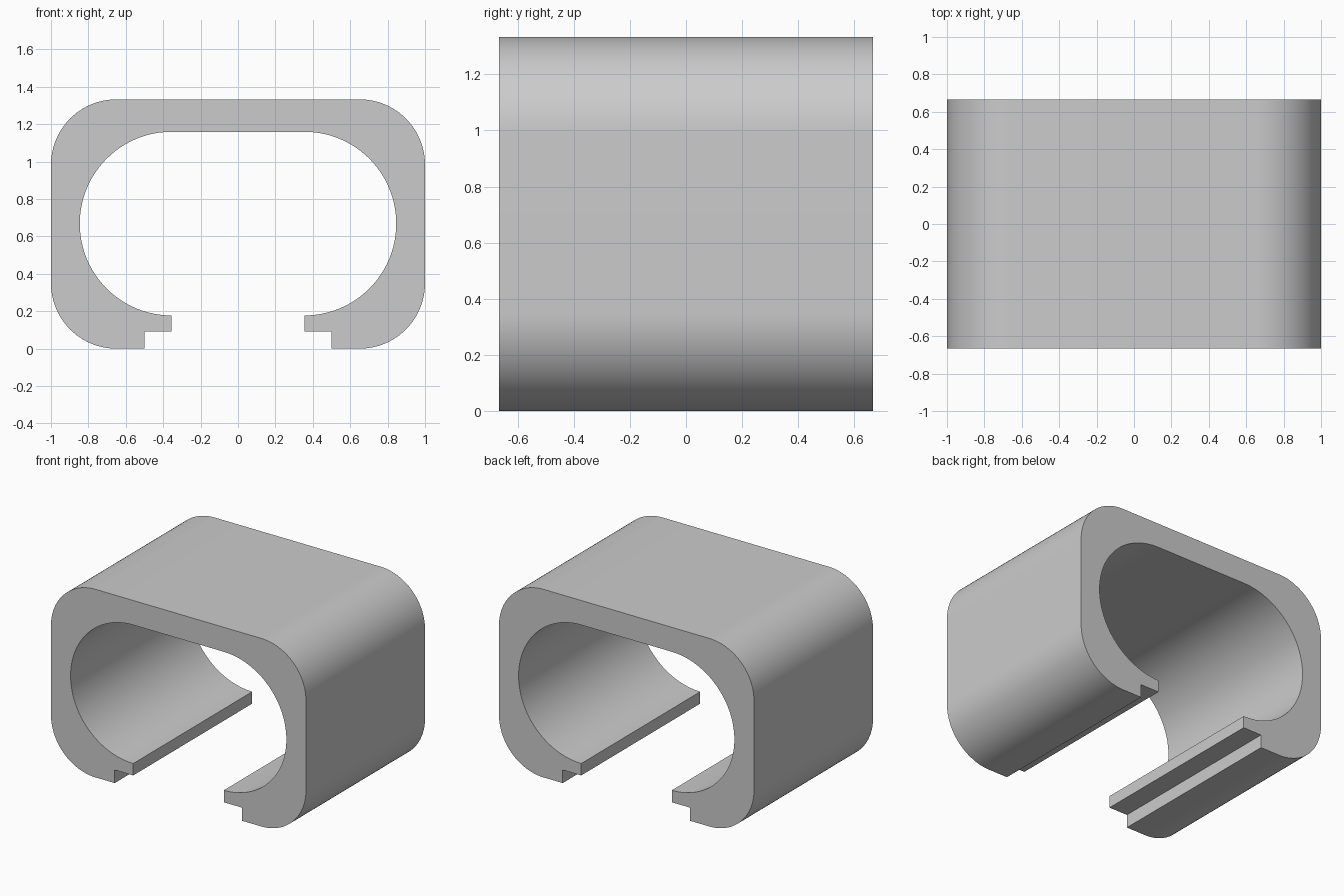
import bpy
import bmesh
from math import cos, sin, radians

cube = bpy.data.objects.get("Cube")
if cube:
    bpy.data.objects.remove(cube, do_unlink=True)

HEIGHT = 1.333
DEPTH = 1.333
CORNER = 0.35            # outer corner radius
BORE = 0.491             # inner round end radius
BORE_X = 0.355           # centre of the inner round ends
LIP_Z, SLOT_X = 0.093, 0.5


def arc(cx, cz, r, start, end, steps):
    """Points on a circular arc, angles in degrees."""
    angles = [radians(start + (end - start) * i / steps) for i in range(steps + 1)]
    return [(cx + r * cos(a), cz + r * sin(a)) for a in angles]


# Left half of the section: outside from the slot up, inside back down
side = 1 - CORNER
outer = [(BORE_X, LIP_Z), (SLOT_X, LIP_Z), (SLOT_X, 0)]
outer += arc(side, CORNER, CORNER, -90, 0, 24)
outer += arc(side, HEIGHT - CORNER, CORNER, 0, 90, 24)
inner = arc(BORE_X, HEIGHT / 2 + 0.002, BORE, 90, -90, 48)


def mirrored(points):
    return [(-x, z) for x, z in reversed(points)]


section = outer + mirrored(outer) + mirrored(inner) + inner

# Extrude the section along the depth
bm = bmesh.new()
face = bm.faces.new([bm.verts.new((x, -DEPTH / 2, z)) for x, z in section])
extruded = bmesh.ops.extrude_face_region(bm, geom=[face], use_keep_orig=True)
moved = [g for g in extruded["geom"] if isinstance(g, bmesh.types.BMVert)]
bmesh.ops.translate(bm, verts=moved, vec=(0, DEPTH, 0))
bmesh.ops.recalc_face_normals(bm, faces=bm.faces)
mesh = bpy.data.meshes.new("channel_clip")
bm.to_mesh(mesh)
bm.free()

clip = bpy.data.objects.new("channel_clip", mesh)
bpy.context.collection.objects.link(clip)

# Plain grey material
grey = bpy.data.materials.new("plain_grey")
grey.use_nodes = True
colour = (0.6, 0.6, 0.6, 1)
grey.diffuse_color = colour
grey.node_tree.nodes["Principled BSDF"].inputs["Base Color"].default_value = colour
mesh.materials.append(grey)

# Smooth curves, crisp edges
bpy.ops.object.select_all(action="DESELECT")
clip.select_set(True)
bpy.context.view_layer.objects.active = clip
bpy.ops.object.shade_smooth_by_angle(angle=radians(30))
